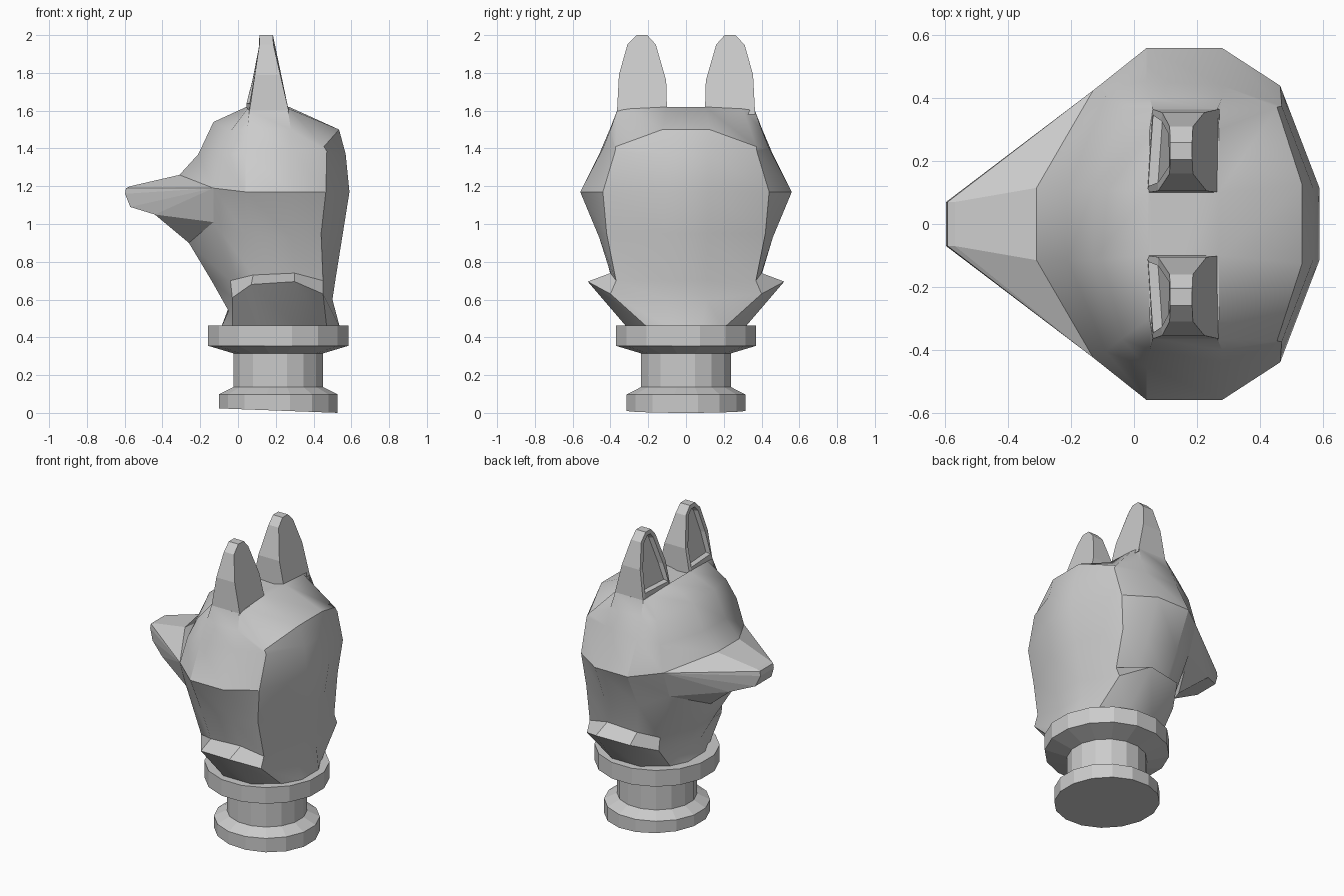
import bpy, bmesh, math

if "Cube" in bpy.data.objects:
    bpy.data.objects.remove(bpy.data.objects["Cube"])


def finish(bm, name, smooth=0):
    bmesh.ops.recalc_face_normals(bm, faces=bm.faces)
    me = bpy.data.meshes.new(name)
    bm.to_mesh(me)
    bm.free()
    ob = bpy.data.objects.new(name, me)
    bpy.context.collection.objects.link(ob)
    if smooth:
        bpy.ops.object.select_all(action='DESELECT')
        ob.select_set(True)
        bpy.context.view_layer.objects.active = ob
        bpy.ops.object.shade_smooth_by_angle(angle=math.radians(smooth))
    return ob


def loft(bm, rings):
    rows = [[bm.verts.new(p) for p in r] for r in rings]
    for a, b in zip(rows, rows[1:]):
        for i in range(len(a)):
            j = (i + 1) % len(a)
            bm.faces.new((a[i], a[j], b[j], b[i]))
    bm.faces.new(rows[0])
    bm.faces.new(rows[-1])
    return rows


def mirrored(half):
    return half + [(x, -y, z) for x, y, z in reversed(half)]


def hull(name, half):
    bm = bmesh.new()
    vs = [bm.verts.new(p) for p in mirrored(half)]
    res = bmesh.ops.convex_hull(bm, input=vs)
    loose = [v for v in bm.verts if not v.link_faces]
    bmesh.ops.delete(bm, geom=loose, context='VERTS')
    return finish(bm, name)


# turned pedestal: foot, stem and collar (foot underside slightly tilted)
bm = bmesh.new()
N = 16
profile = [(.32, .012), (.32, .098), (.242, .137), (.242, .315), (.378, .355), (.378, .463)]
rings = []
for k, (r, z) in enumerate(profile):
    ring = []
    for i in range(N):
        a = 2 * math.pi * (i + .5) / N
        tilt = -.012 * math.cos(a) if k == 0 else 0
        ring.append((.213 + r * math.cos(a), r * math.sin(a), z + tilt))
    rings.append(ring)
loft(bm, rings)
finish(bm, "pedestal")

# head: half cross-sections from face centre round to the back, mirrored in y
neck = [(-.09, .08, .45), (-.03, .2, .45), (.12, .31, .45), (.32, .31, .45), (.47, .2, .45), (.54, .08, .45)]
ruff = [(-.05, .08, .54), (-.03, .33, .61), (.07, .49, .68), (.3, .52, .695), (.45, .4, .63), (.5, .11, .6)]
throat = [(-.14, .09, .70), (-.04, .33, .70), (.08, .4, .73), (.3, .4, .74), (.45, .37, .7), (.515, .11, .7)]
jaw = [(-.26, .11, .9), (-.13, .36, 1.01), (.04, .45, .94), (.28, .46, .93), (.44, .42, .95), (.555, .115, .95)]
cheek = [(-.31, .115, 1.26), (-.13, .425, 1.19), (.04, .56, 1.17), (.28, .56, 1.17), (.465, .44, 1.17), (.59, .115, 1.17)]
eye = [(-.21, .115, 1.37), (-.09, .405, 1.36), (.04, .455, 1.38), (.28, .44, 1.4), (.47, .375, 1.385), (.57, .115, 1.37)]
brow = [(-.13, .115, 1.54), (-.04, .365, 1.49), (.05, .4, 1.51), (.28, .4, 1.5), (.455, .372, 1.41), (.535, .125, 1.5)]
crown = [(.045, .1, 1.62), (.05, .3, 1.61), (.06, .365, 1.6), (.265, .365, 1.6), (.27, .3, 1.61), (.27, .1, 1.62)]
bm = bmesh.new()
loft(bm, [mirrored(r) for r in (neck, ruff, throat, jaw, cheek, eye, brow, crown)])
finish(bm, "head", 30)

# tapered snout and the wedge of lower jaw beneath it
mouth = (-.44, .17, 1.05)
hull("snout", [(-.57, .07, 1.2), (-.593, .07, 1.19), (-.598, .07, 1.16), (-.57, .085, 1.09),
               mouth, cheek[0], cheek[1], jaw[1]])
hull("lower_jaw", [mouth, jaw[0], jaw[1]])

# ears: outline in y-z, thinning to the tip, hollowed on the face side
outline = [(.1, 1.58), (.105, 1.76), (.16, 1.95), (.205, 2.0), (.26, 2.0), (.31, 1.95), (.355, 1.79), (.366, 1.58)]
for side, name in ((1, "left_ear"), (-1, "right_ear")):
    bm = bmesh.new()
    front, back = [], []
    for y, z in outline:
        t = min((z - 1.6) / .36, 1)
        front.append((.045 + .07 * t + .06 * (y - .1) * (1 - t), side * y, z))
        back.append((.268 - .083 * t, side * y, z))
    rows = loft(bm, [front, back])
    bm.normal_update()
    face = next(f for f in bm.faces if set(f.verts) == set(rows[0]))
    bmesh.ops.recalc_face_normals(bm, faces=bm.faces)
    bmesh.ops.inset_region(bm, faces=[face], thickness=.028)
    for v in face.verts:
        if v.co.z < 1.7:
            v.co.z += .04
    bmesh.ops.inset_region(bm, faces=[face], thickness=.008)
    for v in face.verts:
        v.co.x += .03
    finish(bm, name)
